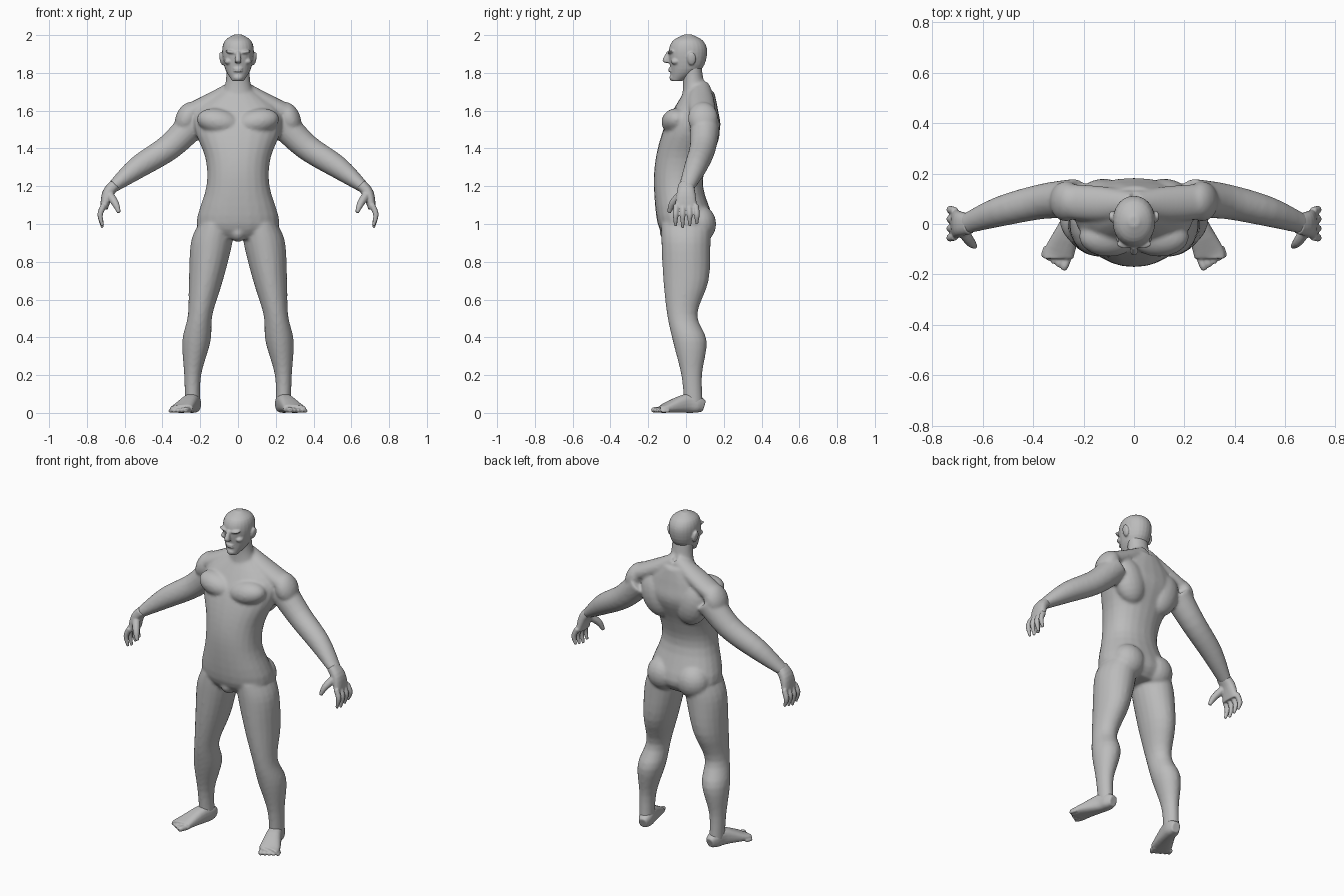
import bpy
import bmesh
from math import cos, sin, pi, copysign
from mathutils import Vector, Matrix

default_cube = bpy.data.objects.get("Cube")
if default_cube:
    bpy.data.objects.remove(default_cube, do_unlink=True)

UP, DEPTH = Vector((0, 0, 1)), Vector((0, 1, 0))
SIDES = {"left": 1, "right": -1}
STEPS = 4

grey = bpy.data.materials.new("plain grey")
grey.use_nodes = True
grey.diffuse_color = (0.5, 0.5, 0.5, 1)
grey.node_tree.nodes["Principled BSDF"].inputs["Base Color"].default_value = grey.diffuse_color


def ring(x=0, y=0, z=0, width=0.05, depth=None):
    """One cross-section: its centre and its two half sizes."""
    return Vector((x, y, z, width, width if depth is None else depth))


def spline(rings):
    """Fill in smooth sections between the given ones."""
    last = len(rings) - 1
    filled = []
    for i in range(last):
        before, start, end, after = (rings[max(0, min(last, i + k))] for k in (-1, 0, 1, 2))
        for step in range(STEPS):
            t = step / STEPS
            filled.append(start + (end - before) * (t / 2)
                          + (before * 2 - start * 5 + end * 4 - after) * (t * t / 2)
                          + (start * 3 - before - end * 3 + after) * (t ** 3 / 2))
    return filled + [rings[last]]


def loft(bm, *rings, side=1, axis=None, across=DEPTH, power=2.0, sides=20):
    """Skin the cross-sections along their path and cap the ends."""
    sections = spline(rings)
    centres = [Vector((s[0] * side, s[1], s[2])) for s in sections]
    loops = []
    for i, section in enumerate(sections):
        ahead, behind = centres[min(i + 1, len(centres) - 1)], centres[max(i - 1, 0)]
        tangent = axis or (ahead - behind).normalized()
        v = (across - tangent * tangent.dot(across)).normalized()
        u = v.cross(tangent)
        loop = []
        for k in range(sides):
            c, s = cos(2 * pi * k / sides), sin(2 * pi * k / sides)
            c = copysign(abs(c) ** (2 / power), c)
            s = copysign(abs(s) ** (2 / power), s)
            loop.append(bm.verts.new(centres[i] + u * c * section[3] + v * s * section[4]))
        loops.append(loop)
    for low, high in zip(loops, loops[1:]):
        for k in range(sides):
            n = (k + 1) % sides
            bm.faces.new((low[k], low[n], high[n], high[k]))
    bm.faces.new(loops[0])
    bm.faces.new(loops[-1])


def blob(bm, centre, radii, side=1, tilt=0.0):
    """Ellipsoid muscle mass, tilted in the front plane."""
    x, y, z = centre
    place = Matrix.Translation((x * side, y, z))
    turn = Matrix.Rotation(tilt * side, 4, 'Y')
    bmesh.ops.create_uvsphere(bm, u_segments=20, v_segments=12, radius=1,
                              matrix=place @ turn @ Matrix.Diagonal((*radii, 1)))


def fuse(name, bm, voxel, rounds):
    """Merge the overlapping masses into one smooth skin."""
    bmesh.ops.recalc_face_normals(bm, faces=bm.faces)
    mesh = bpy.data.meshes.new(name)
    bm.to_mesh(mesh)
    bm.free()
    mesh.materials.append(grey)
    part = bpy.data.objects.new(name, mesh)
    bpy.context.collection.objects.link(part)
    remesh = part.modifiers.new("merge", 'REMESH')
    remesh.mode = 'VOXEL'
    remesh.voxel_size = voxel
    remesh.use_smooth_shade = True
    smooth = part.modifiers.new("soften", 'SMOOTH')
    smooth.factor = 0.5
    smooth.iterations = rounds


def add_arm(bm, side):
    loft(bm, ring(x=0.23, y=0.1, z=1.54, width=0.08),
         ring(x=0.36, y=0.09, z=1.41, width=0.07),
         ring(x=0.53, y=0.05, z=1.3, width=0.06),
         ring(x=0.67, z=1.19, width=0.03, depth=0.04), side=side)


def add_leg(bm, side):
    loft(bm, ring(x=0.12, z=1, width=0.09, depth=0.13),
         ring(x=0.14, z=0.9, width=0.11, depth=0.13),
         ring(x=0.17, z=0.7, width=0.09, depth=0.12),
         ring(x=0.2, y=-0.02, z=0.52, width=0.065, depth=0.08),
         ring(x=0.22, y=0.02, z=0.38, width=0.075, depth=0.09),
         ring(x=0.24, y=0.03, z=0.2, width=0.045, depth=0.055),
         ring(x=0.24, y=0.04, z=0.04, width=0.04, depth=0.05), side=side, axis=UP)


def add_muscles(bm, side):
    # Chest, back, shoulder and seat
    blob(bm, (0.1, -0.05, 1.54), (0.12, 0.08, 0.07), side, -0.2)
    blob(bm, (0.12, 0.1, 1.5), (0.1, 0.08, 0.14), side, 0.3)
    blob(bm, (0.27, 0.09, 1.56), (0.06, 0.08, 0.09), side, -0.4)
    blob(bm, (0.1, 0.07, 1), (0.1, 0.09, 0.1), side)
    # Trapezius
    loft(bm, ring(y=0.08, z=1.72, width=0.05),
         ring(x=0.13, y=0.08, z=1.65, width=0.05, depth=0.07),
         ring(x=0.27, y=0.09, z=1.58, width=0.05, depth=0.07), side=side)


def add_hand(label, side):
    hand = bmesh.new()
    # Palm
    loft(hand, ring(x=0.65, z=1.21, width=0.03, depth=0.04),
         ring(x=0.69, z=1.16, width=0.03, depth=0.05),
         ring(x=0.71, z=1.08, width=0.02, depth=0.06), side=side, power=2.4)
    # Curled fingers
    for finger in range(4):
        y = 0.034 * finger - 0.05
        tip = 0.98 + 0.01 * abs(finger - 1)
        loft(hand, ring(x=0.71, y=y, z=1.1, width=0.016),
             ring(x=0.73, y=y * 1.1, z=1.05, width=0.015),
             ring(x=0.717, y=y * 1.1, z=tip, width=0.008), side=side, sides=10)
    # Thumb
    loft(hand, ring(x=0.685, y=-0.02, z=1.16, width=0.024),
         ring(x=0.65, y=-0.07, z=1.11, width=0.02),
         ring(x=0.63, y=-0.09, z=1.06, width=0.01), side=side, across=UP, sides=10)
    fuse(label + "_hand", hand, 0.005, 2)


def add_foot(label, side):
    foot = bmesh.new()
    # Heel to ball
    loft(foot, ring(x=0.23, y=0.095, z=0.035, width=0.025, depth=0.03),
         ring(x=0.235, y=0.06, z=0.045, width=0.04, depth=0.045),
         ring(x=0.25, z=0.05, width=0.044, depth=0.05),
         ring(x=0.295, y=-0.11, z=0.025, width=0.06, depth=0.025),
         ring(x=0.3, y=-0.135, z=0.02, width=0.06, depth=0.02), side=side, across=UP, power=2.6)
    # Toes, fanned outwards
    for toe in range(5):
        x, y = 0.26 + 0.022 * toe, 0.009 * toe - 0.125
        size = 0.016 - 0.0015 * toe
        reach = 0.058 - 0.004 * toe
        loft(foot, ring(x=x, y=y, z=size, width=size),
             ring(x=x + reach / 4, y=y - reach * 0.7, z=size, width=size),
             ring(x=x + reach / 3, y=y - reach, z=size * 0.8, width=size * 0.6),
             side=side, across=UP, sides=10)
    fuse(label + "_foot", foot, 0.005, 3)


# Torso, pelvis to collar
body = bmesh.new()
loft(body, ring(z=0.92, width=0.14, depth=0.1),
     ring(z=1, width=0.22, depth=0.15),
     ring(y=-0.04, z=1.2, width=0.167, depth=0.13),
     ring(y=-0.02, z=1.35, width=0.173, depth=0.14),
     ring(y=0.03, z=1.5, width=0.23, depth=0.15),
     ring(y=0.05, z=1.6, width=0.22, depth=0.12),
     ring(y=0.07, z=1.7, width=0.1, depth=0.08), axis=UP, power=2.2, sides=24)
# Neck and groin
loft(body, ring(y=0.05, z=1.68, width=0.09, depth=0.07),
     ring(y=0.04, z=1.75, width=0.066, depth=0.056),
     ring(y=0.03, z=1.84, width=0.062, depth=0.052), axis=UP)
blob(body, (0, -0.08, 0.955), (0.045, 0.06, 0.05))

for label, side in SIDES.items():
    for add_part in (add_muscles, add_arm, add_leg):
        add_part(body, side)
    add_hand(label, side)
    add_foot(label, side)
fuse("body", body, 0.009, 5)

# Head, jaw to crown
head = bmesh.new()
loft(head, ring(y=-0.05, z=1.757, width=0.03),
     ring(z=1.82, width=0.068, depth=0.083),
     ring(y=0.01, z=1.91, width=0.084, depth=0.102),
     ring(y=0.01, z=1.97, width=0.07, depth=0.08),
     ring(y=0.01, z=2.003, width=0.02), axis=UP, power=2.1, sides=24)
# Nose
loft(head, ring(y=-0.09, z=1.915, width=0.01),
     ring(y=-0.107, z=1.867, width=0.017, depth=0.019),
     ring(y=-0.095, z=1.853, width=0.015), axis=UP, sides=10)
# Lips and chin
for z in (1.81, 1.822):
    blob(head, (0, -0.08, z), (0.025, 0.014, 0.006))
blob(head, (0, -0.066, 1.775), (0.027, 0.022, 0.02))
for side in SIDES.values():
    # Brow, cheekbone and ear
    blob(head, (0.034, -0.078, 1.91), (0.034, 0.02, 0.01), side, -0.15)
    blob(head, (0.05, -0.055, 1.86), (0.022, 0.025, 0.017), side)
    blob(head, (0.086, 0.03, 1.875), (0.012, 0.023, 0.036), side, 0.2)
fuse("head", head, 0.005, 3)
